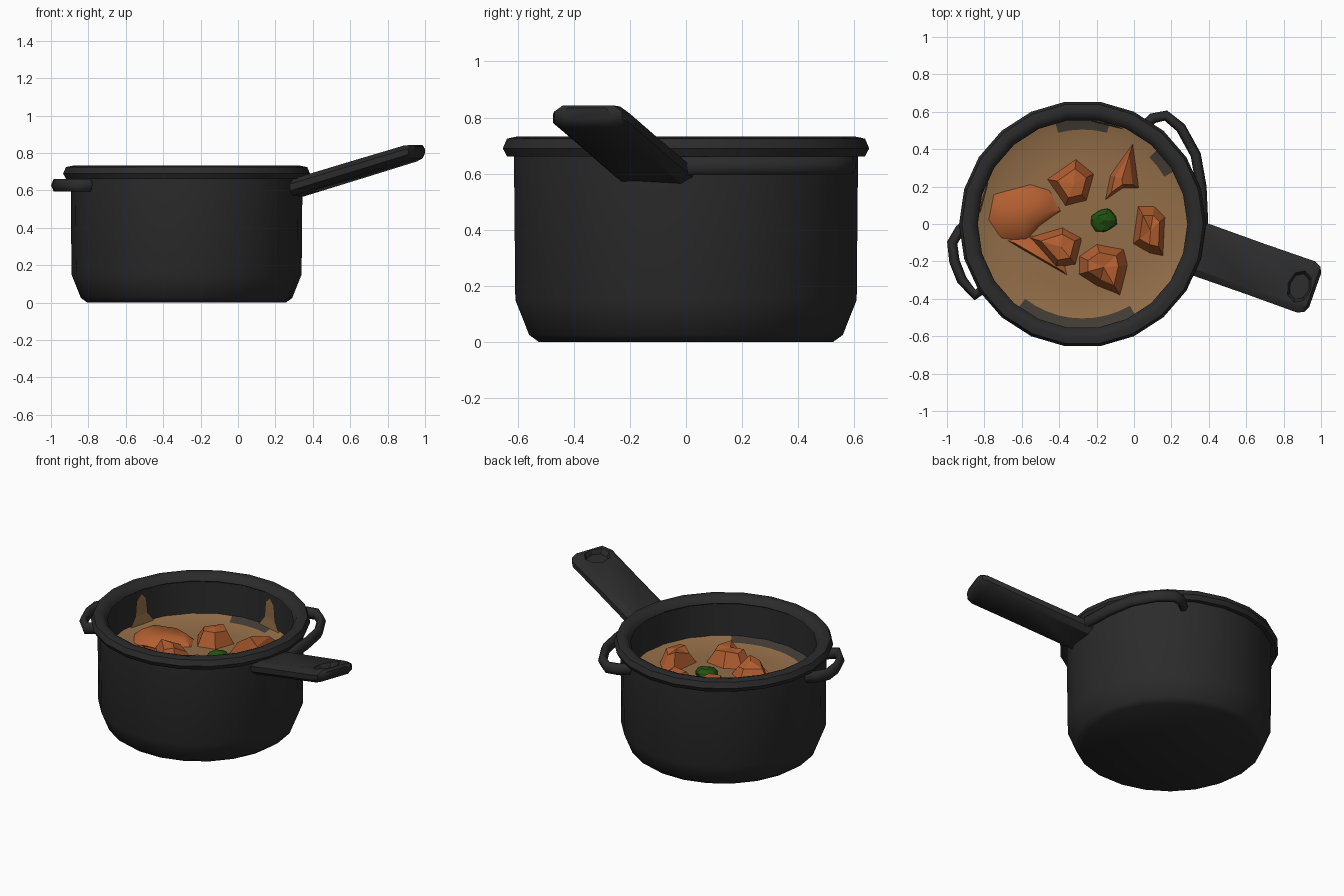
import bpy, bmesh, math, random
from mathutils import Vector

if "Cube" in bpy.data.objects:
    bpy.data.objects.remove(bpy.data.objects["Cube"])

random.seed(3)
CX = -0.275          # pot axis
SOUP_Z = 0.455


def material(name, rgb):
    m = bpy.data.materials.new(name)
    m.diffuse_color = (*rgb, 1)
    m.use_nodes = True
    m.node_tree.nodes["Principled BSDF"].inputs["Base Color"].default_value = m.diffuse_color
    return m


iron = material("black_iron", (0.024, 0.024, 0.024))
broth = material("brown_broth", (0.29, 0.155, 0.065))
crust = material("burnt_crust", (0.055, 0.045, 0.035))
carrot = material("orange_chunk", (0.45, 0.115, 0.03))
leaf = material("green_herb", (0.016, 0.085, 0.006))


def make(name, bm, mats, smooth=None):
    bmesh.ops.recalc_face_normals(bm, faces=bm.faces)
    me = bpy.data.meshes.new(name)
    bm.to_mesh(me)
    bm.free()
    ob = bpy.data.objects.new(name, me)
    bpy.context.collection.objects.link(ob)
    for m in mats:
        me.materials.append(m)
    if smooth:
        bpy.ops.object.select_all(action='DESELECT')
        ob.select_set(True)
        bpy.context.view_layer.objects.active = ob
        bpy.ops.object.shade_smooth_by_angle(angle=math.radians(smooth))
    return ob


def bridge(bm, rings, closed=False):
    """Skin a list of equal vertex rings."""
    n = len(rings[0])
    pairs = list(zip(rings, rings[1:])) + ([(rings[-1], rings[0])] if closed else [])
    for a, b in pairs:
        for i in range(n):
            j = (i + 1) % n
            bm.faces.new((a[i], a[j], b[j], b[i]))


def circle(bm, r, z, sides):
    return [bm.verts.new((CX + r * math.cos(math.tau * i / sides),
                          r * math.sin(math.tau * i / sides), z)) for i in range(sides)]


# Pot body: outer wall, chamfered foot, inner wall and floor
bm = bmesh.new()
profile = [(0.53, 0.0), (0.565, 0.025), (0.615, 0.15), (0.62, 0.68),
           (0.57, 0.70), (0.56, 0.10)]
rings = [circle(bm, r, z, 22) for r, z in profile]
bridge(bm, rings)
bm.faces.new(rings[0])
bm.faces.new(rings[-1])
make("pot_body", bm, [iron], 50)

# Rolled rim
bm = bmesh.new()
profile = [(0.60, 0.66), (0.645, 0.662), (0.66, 0.69), (0.645, 0.725),
           (0.61, 0.732), (0.58, 0.725), (0.56, 0.69)]
bridge(bm, [circle(bm, r, z, 22) for r, z in profile], closed=True)
make("pot_rim", bm, [iron], 50)

# Broth surface, with burnt patches on its outer ring
bm = bmesh.new()
rings = [circle(bm, r, z, 48) for r, z in
         [(0.10, SOUP_Z), (0.35, SOUP_Z - 0.01), (0.505, SOUP_Z), (0.565, SOUP_Z + 0.02)]]
bridge(bm, rings)
bm.faces.new(rings[0])
for f in bm.faces:
    c = f.calc_center_median()
    r = math.hypot(c.x - CX, c.y)
    a = math.degrees(math.atan2(c.y, c.x - CX)) % 360
    if r > 0.5 and any(lo < a < hi for lo, hi in [(30, 47), (72, 108), (232, 303)]):
        f.material_index = 1
make("broth", bm, [broth, crust], 60)

# Broth stains climbing the inner wall
for k, mid in enumerate((165, 76)):
    bm = bmesh.new()
    shape = [(-11, 0.45), (-5, 0.53), (-4, 0.63), (0, 0.67), (4, 0.63), (5, 0.53), (11, 0.45)]
    pts = []
    for da, z in shape:
        a = math.radians(mid + da)
        pts.append(bm.verts.new((CX + 0.553 * math.cos(a), 0.553 * math.sin(a), z)))
    for i in range(3):
        j = 6 - i
        quad = [pts[i], pts[i + 1], pts[j - 1], pts[j]]
        bm.faces.new(list(dict.fromkeys(quad)))
    make(f"wall_stain_{k + 1}", bm, [broth])


# Orange vegetable chunks: faceted mounds with a smaller tilted top
def chunk(name, outline, height, top=0.6, tilt=0.03, smooth=None):
    bm = bmesh.new()
    c = sum((Vector(p) for p in outline), Vector((0, 0))) / len(outline)
    low = [bm.verts.new((x, y, SOUP_Z - 0.02)) for x, y in outline]
    high = []
    for p in outline:
        q = c + (Vector(p) - c) * top
        high.append(bm.verts.new((q.x, q.y, SOUP_Z + height + random.uniform(-tilt, tilt))))
    bridge(bm, [low, high])
    peak = bm.verts.new((c.x, c.y, SOUP_Z + height + tilt * 0.5))
    for i in range(len(high)):
        bm.faces.new((high[i], high[(i + 1) % len(high)], peak))
    make(name, bm, [carrot], smooth)


chunk("chunk_back_left", [(-.47, .24), (-.31, .35), (-.21, .27), (-.25, .12), (-.37, .09)], .085)
chunk("chunk_back_right", [(0, .45), (.03, .19), (-.06, .19), (-.16, .12), (-.13, .26)], .08)
chunk("chunk_right", [(.02, .10), (.11, .10), (.17, .04), (.16, -.18), (.08, -.16), (-.01, -.11)], .07)
chunk("chunk_front", [(-.30, -.17), (-.20, -.10), (-.05, -.13), (-.03, -.22), (-.07, -.39),
                      (-.19, -.34), (-.30, -.27)], .07)
chunk("chunk_front_left", [(-.57, -.07), (-.38, -.01), (-.27, -.07), (-.31, -.22), (-.42, -.24)], .08)
chunk("chunk_left", [(-.77, .17), (-.55, .22), (-.44, .19), (-.37, .07), (-.5, -.02),
                     (-.58, -.10), (-.72, -.09), (-.80, .02)], .035, 0.65, 0.01, 60)
chunk("chunk_slice", [(-.70, -.08), (-.55, -.05), (-.36, -.2), (-.34, -.29)], .012, 0.7, 0.004, 60)

# Herb tuft
bm = bmesh.new()
bmesh.ops.create_icosphere(bm, subdivisions=2, radius=0.07)
for v in bm.verts:
    v.co *= random.uniform(0.8, 1.08)
    v.co = Vector((v.co.x - 0.16, v.co.y + 0.02, v.co.z * 0.6 + SOUP_Z + 0.01))
make("herb_tuft", bm, [leaf])

# Long handle: chamfered bar swept out and upward
START, ALONG, SIDE = Vector((.365, -.14, .628)), Vector((.943, -.334, .287)), Vector((.334, .943, 0))
bm = bmesh.new()
rings = []
for s, hw, t in [(-.08, .145, .045), (.30, .143, .044), (.59, .145, .042), (.625, .128, .036), (.64, .095, .022)]:
    section = [(1, -.4), (1, .4), (.75, 1), (-.75, 1), (-1, .4), (-1, -.4), (-.75, -1), (.75, -1)]
    rings.append([bm.verts.new(START + ALONG * s + SIDE * (hw * u) + Vector((0, 0, t * w)))
                  for u, w in section])
bridge(bm, rings)
bm.faces.new(rings[0])
bm.faces.new(rings[-1])
handle = make("long_handle", bm, [iron], 35)

# Thumb recess cut into the handle end
bm = bmesh.new()
mid = START + ALONG * 0.555 - SIDE * 0.01
rings = []
for size, z in [(0.8, 0.012), (1.0, 0.044), (1.0, 0.12)]:
    rings.append([bm.verts.new(mid + ALONG * (.065 * size * math.cos(math.tau * i / 8))
                               + SIDE * (.09 * size * math.sin(math.tau * i / 8))
                               + Vector((0, 0, z))) for i in range(8)])
bridge(bm, rings)
bm.faces.new(rings[0])
bm.faces.new(rings[-1])
cutter = make("recess_cutter", bm, [iron])
cutter.hide_render = True
cutter.hide_set(True)
cut = handle.modifiers.new("recess", 'BOOLEAN')
cut.operation = 'DIFFERENCE'
cut.object = cutter


# Side loops: flattened tubes just under the rim
def loop(name, path):
    cu = bpy.data.curves.new(name, 'CURVE')
    cu.dimensions = '3D'
    cu.bevel_depth = 0.028
    cu.bevel_resolution = 1
    cu.use_fill_caps = True
    sp = cu.splines.new('POLY')
    sp.points.add(len(path) - 1)
    for p, (x, y) in zip(sp.points, path):
        p.co = (x, y, 0, 1)
    cu.materials.append(iron)
    ob = bpy.data.objects.new(name, cu)
    ob.location.z = 0.628
    ob.scale.z = 1.35
    bpy.context.collection.objects.link(ob)


loop("right_loop", [(.04, .51), (.10, .565), (.17, .58), (.25, .515), (.33, .37), (.36, .2), (.37, 0), (.33, -.08)])
loop("left_loop", [(-.86, .02), (-.93, -.03), (-.972, -.10), (-.96, -.2), (-.92, -.3), (-.85, -.38), (-.79, -.33)])
